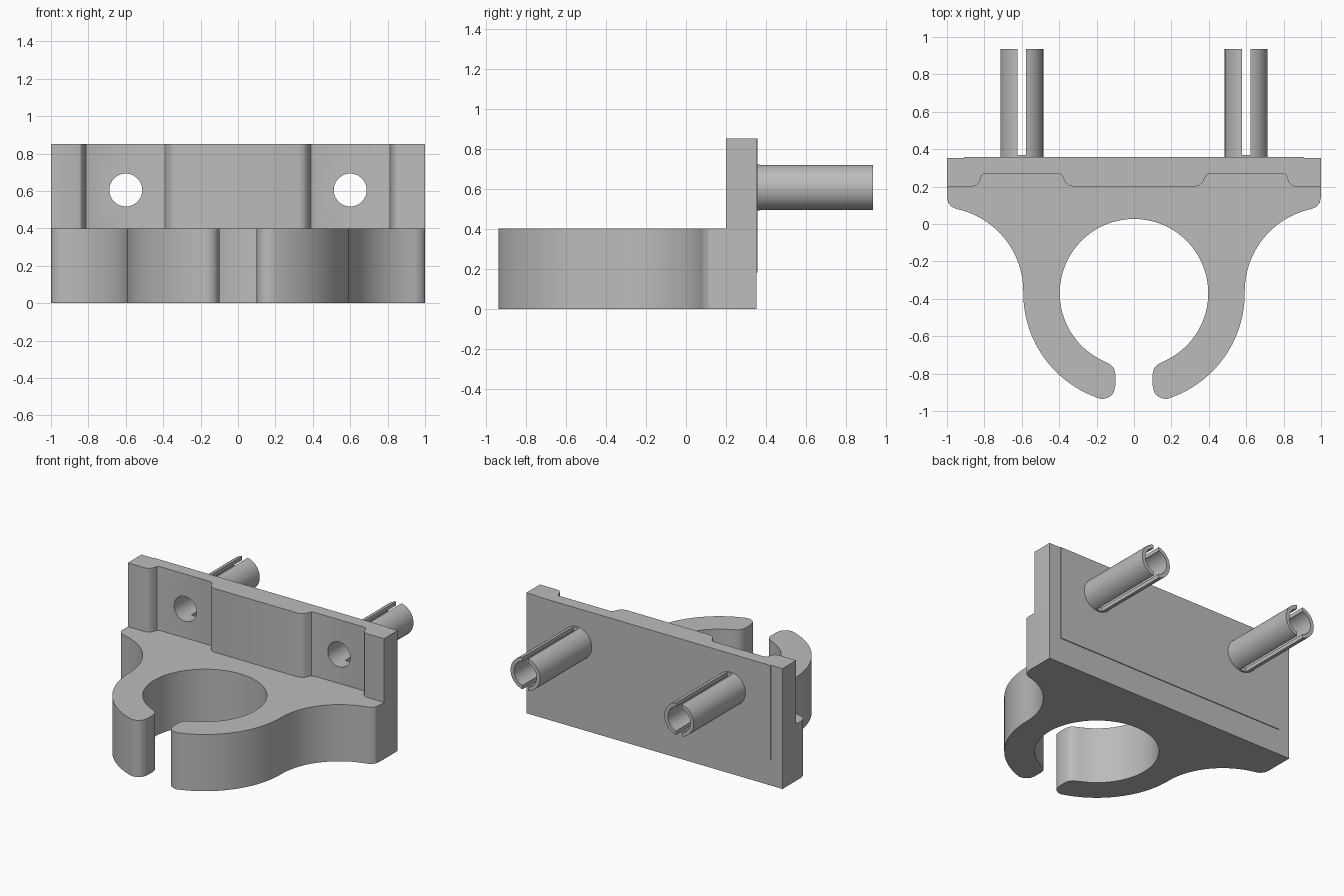
import bpy, bmesh
from math import sin, cos, radians, pi
from mathutils import Matrix

cube = bpy.data.objects.get("Cube")
if cube:
    bpy.data.objects.remove(cube, do_unlink=True)

GREY = (0.5, 0.5, 0.5, 1)
grey = bpy.data.materials.new("plain_grey")
grey.diffuse_color = GREY
grey.use_nodes = True
grey.node_tree.nodes["Principled BSDF"].inputs["Base Color"].default_value = GREY

BACK = 0.352
PEG_X, PEG_Z = 0.6, 0.605


def finish(name, bm):
    bmesh.ops.recalc_face_normals(bm, faces=bm.faces)
    mesh = bpy.data.meshes.new(name)
    bm.to_mesh(mesh)
    bm.free()
    mesh.materials.append(grey)
    obj = bpy.data.objects.new(name, mesh)
    bpy.context.collection.objects.link(obj)
    return obj


def extrude(name, outline, z0, z1):
    bm = bmesh.new()
    face = bm.faces.new([bm.verts.new((x, y, z0)) for x, y in outline])
    top = bmesh.ops.extrude_face_region(bm, geom=[face])["geom"]
    bmesh.ops.translate(bm, vec=(0, 0, z1 - z0),
                        verts=[v for v in top if isinstance(v, bmesh.types.BMVert)])
    return finish(name, bm)


def box(name, x0, x1, y0, y1, z0, z1):
    return extrude(name, [(x0, y0), (x1, y0), (x1, y1), (x0, y1)], z0, z1)


def rod(name, x, radius, y0, y1):
    bm = bmesh.new()
    place = Matrix.Translation((x, (y0 + y1) / 2, PEG_Z)) @ Matrix.Rotation(pi / 2, 4, "X")
    bmesh.ops.create_cone(bm, cap_ends=True, segments=48, radius1=radius,
                          radius2=radius, depth=y1 - y0, matrix=place)
    return finish(name, bm)


def arc(cx, cy, r, a0, a1, n):
    angles = [radians(a0 + (a1 - a0) * i / n) for i in range(n + 1)]
    return [(cx + r * cos(a), cy + r * sin(a)) for a in angles]


def mirrored(half):
    return half + [(-x, y) for x, y in reversed(half) if x > 0.001]


def cut(obj, cutter):
    mod = obj.modifiers.new("cut", "BOOLEAN")
    mod.operation, mod.solver, mod.object = "DIFFERENCE", "EXACT", cutter
    bpy.context.view_layer.objects.active = obj
    bpy.ops.object.modifier_apply(modifier=mod.name)
    bpy.data.objects.remove(cutter, do_unlink=True)


# Open ring clip with flared shoulders
half = arc(0, -0.37, 0.397, 90, -66, 40)
half += [(0.125, -0.752), (0.107, -0.772), (0.1, -0.8), (0.1, -0.865),
         (0.107, -0.898), (0.122, -0.918), (0.145, -0.931)]
half += arc(0, -0.37, 0.592, -73, 0, 24)
half += arc(1.042, -0.36, 0.45, 180, 102, 24)
half += [(0.975, 0.092), (0.993, 0.112), (1, 0.145), (1, BACK)]
clip = extrude("ring_clip", mirrored(half), 0, 0.4)

# Upright plate with two rounded front recesses
half = [(0.325, 0.2), (0.35, 0.207), (0.368, 0.222), (0.38, 0.25), (0.39, 0.265),
        (0.405, 0.27), (0.8, 0.27), (0.814, 0.262), (0.82, 0.245), (0.828, 0.222),
        (0.842, 0.207), (0.865, 0.2), (1, 0.2), (1, BACK)]
plate = extrude("mounting_plate", mirrored(half), 0.4, 0.85)

# Thin raised pad on the back
pad = box("back_pad", -0.91, 0.91, BACK - 0.002, 0.358, 0.18, 0.85)

parts = [clip, plate, pad]

# Hollow split pegs and their through holes
for side, x in (("left", PEG_X), ("right", -PEG_X)):
    peg = rod(side + "_peg", x, 0.115, 0.355, 0.935)
    cut(peg, box("slot", x - 0.022, x + 0.022, 0.37, 1, 0.4, 0.8))
    for part in (peg, plate, pad):
        cut(part, rod("bore", x, 0.088, 0.1, 1.1))
    parts.append(peg)

# Smooth curves with sharp edges kept
bpy.ops.object.select_all(action="DESELECT")
for part in parts:
    part.select_set(True)
bpy.context.view_layer.objects.active = clip
bpy.ops.object.shade_smooth_by_angle(angle=radians(30))
